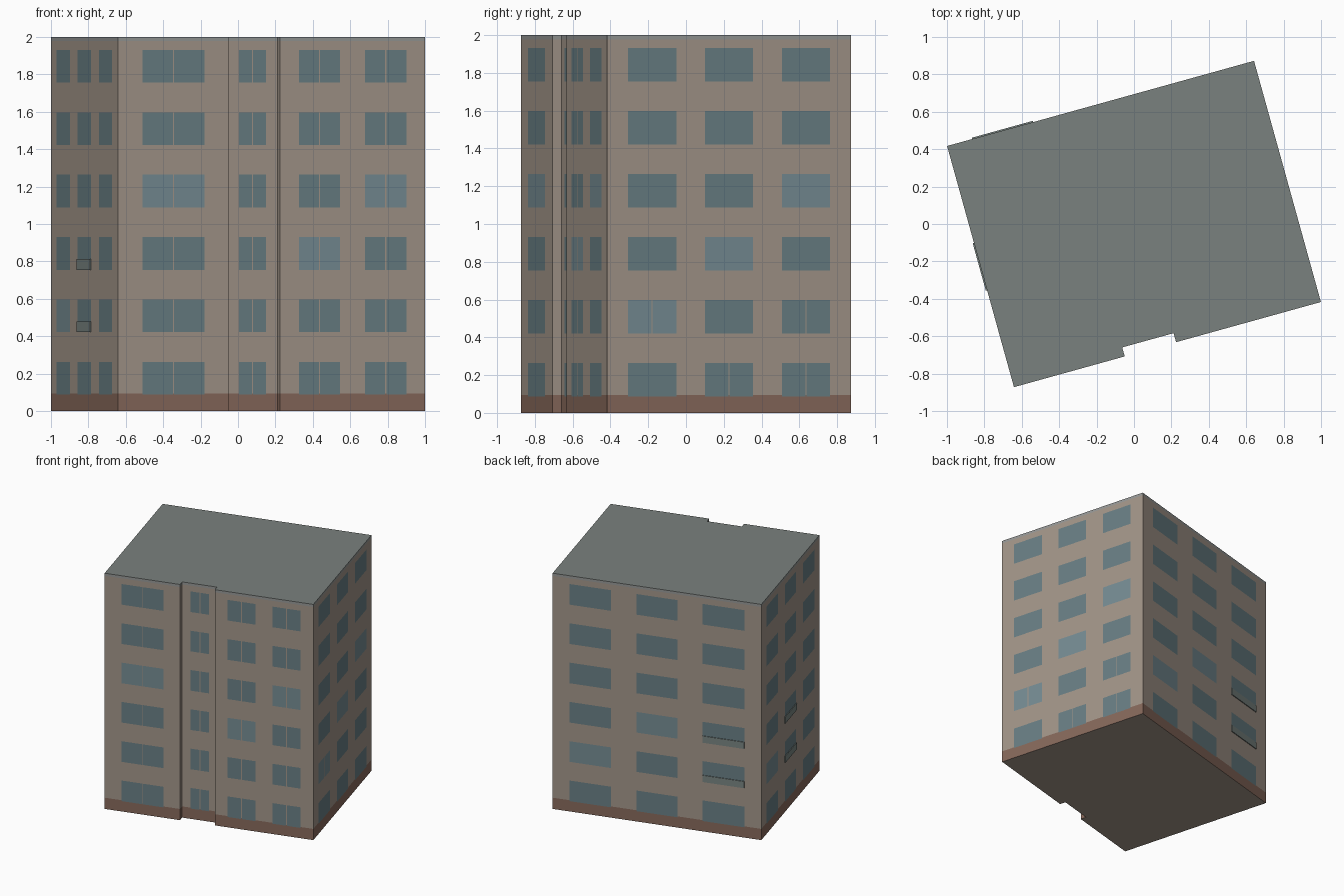
import bpy, math
from mathutils import Matrix, Vector

if "Cube" in bpy.data.objects:
    bpy.data.objects.remove(bpy.data.objects["Cube"])

ROT = Matrix.Rotation(math.radians(15.5), 3, 'Z')
HU, HV = 0.8515, 0.669          # half width and half depth
INNER = 0.619                   # distance of the recessed front strip
ROWS = [0.088 + 0.3335 * i for i in range(6)]
WIN_H = 0.175


def material(name, rgb):
    m = bpy.data.materials.new(name)
    m.diffuse_color = (*rgb, 1)
    m.use_nodes = True
    m.node_tree.nodes["Principled BSDF"].inputs["Base Color"].default_value = m.diffuse_color
    return m


WALL = material("wall_plaster", (0.36, 0.30, 0.25))
BASE = material("plinth_brown", (0.24, 0.14, 0.105))
TRIM = material("parapet_grey", (0.30, 0.31, 0.30))
ROOF = material("roof_grey", (0.195, 0.22, 0.21))
GLASS = material("glass", (0.14, 0.21, 0.23))
LIGHT = material("glass_light", (0.18, 0.26, 0.29))
PANEL = material("sill_panel", (0.19, 0.23, 0.22))


def add_mesh(name, verts, faces, mats, face_mats=None):
    me = bpy.data.meshes.new(name)
    me.from_pydata([ROT @ Vector(v) for v in verts], [], faces)
    for m in mats:
        me.materials.append(m)
    if face_mats:
        for p, i in zip(me.polygons, face_mats):
            p.material_index = i
    ob = bpy.data.objects.new(name, me)
    bpy.context.collection.objects.link(ob)
    return ob


# Footprint with the shallow recess in the front
PLAN = [(-HU, -HV), (-0.237, -HV), (-0.237, -INNER), (0.048, -INNER),
        (0.048, -HV), (HU, -HV), (HU, HV), (-HU, HV)]


def storey_ring(name, z0, z1, mat, cap=None, cap_mat=None):
    n = len(PLAN)
    verts = [(x, y, z) for z in (z0, z1) for x, y in PLAN]
    faces = [(i, (i + 1) % n, (i + 1) % n + n, i + n) for i in range(n)]
    idx = [0] * n
    if cap:
        faces.append(tuple(range(n, 2 * n)) if cap == 'top'
                     else tuple(reversed(range(n))))
        idx.append(1)
    add_mesh(name, verts, faces, [mat, cap_mat or mat], idx)


storey_ring("plinth", 0, 0.095, BASE, 'bottom', WALL)
storey_ring("walls", 0.095, 1.978, WALL)
storey_ring("parapet_and_roof", 1.978, 2.0, TRIM, 'top', ROOF)


def on_wall(d, dist, t, z):
    # d is the wall's rightward direction seen from outside
    return (d[0] * t + d[1] * dist, d[1] * t - d[0] * dist, z)


def windows(name, d, dist, cols, split=lambda r, c: False, light=(), raised=()):
    verts, faces, mats = [], [], []
    for r, z in enumerate(ROWS):
        for c, (a, b) in enumerate(cols):
            m = (a + b) / 2
            panes = [(a, m - 0.003), (m + 0.003, b)] if split(r, c) else [(a, b)]
            for p, q in panes:
                k = len(verts)
                verts += [on_wall(d, dist + 0.0015, t, h) for t, h in
                          ((p, z), (q, z), (q, z + WIN_H), (p, z + WIN_H))]
                faces.append((k, k + 1, k + 2, k + 3))
                mats.append(1 if (r, c) in light else 0)
            if (r, c) in raised:
                sill_panel(name + "_panel_%d" % r, d, dist, a, b, z)
    add_mesh(name, verts, faces, [GLASS, LIGHT], mats)


def sill_panel(name, d, dist, a, b, z):
    # Low projecting panel across the bottom of a window
    v = [on_wall(d, w, t, h) for w in (dist, dist + 0.007)
         for t, h in ((a, z), (b, z), (b, z + 0.057), (a, z + 0.057))]
    f = [(3, 2, 1, 0), (4, 5, 6, 7), (0, 1, 5, 4), (1, 2, 6, 5),
         (2, 3, 7, 6), (3, 0, 4, 7)]
    add_mesh(name, v, f, [PANEL])


always = lambda r, c: True
side = [(-0.555, -0.29), (-0.131, 0.131), (0.29, 0.555)]
back = [(-0.713, -0.375), (-0.168, 0.168), (0.373, 0.713)]

windows("front_windows", (1, 0), HV,
        [(-0.715, -0.372), (0.152, 0.380), (0.520, 0.748)], always,
        light={(3, 0), (3, 2), (2, 1)})
windows("recess_windows", (1, 0), INNER, [(-0.166, -0.016)], always)
windows("right_windows", (0, 1), HU, side,
        lambda r, c: (r, c) in {(0, 1), (0, 2), (1, 0), (1, 2)},
        light={(1, 0), (2, 1), (3, 2)})
windows("back_windows", (-1, 0), HV, back, light={(1, 0), (2, 1)},
        raised={(1, 2), (2, 2)})
windows("left_windows", (0, -1), HU, side, light={(1, 0)},
        raised={(1, 1), (2, 1)})
